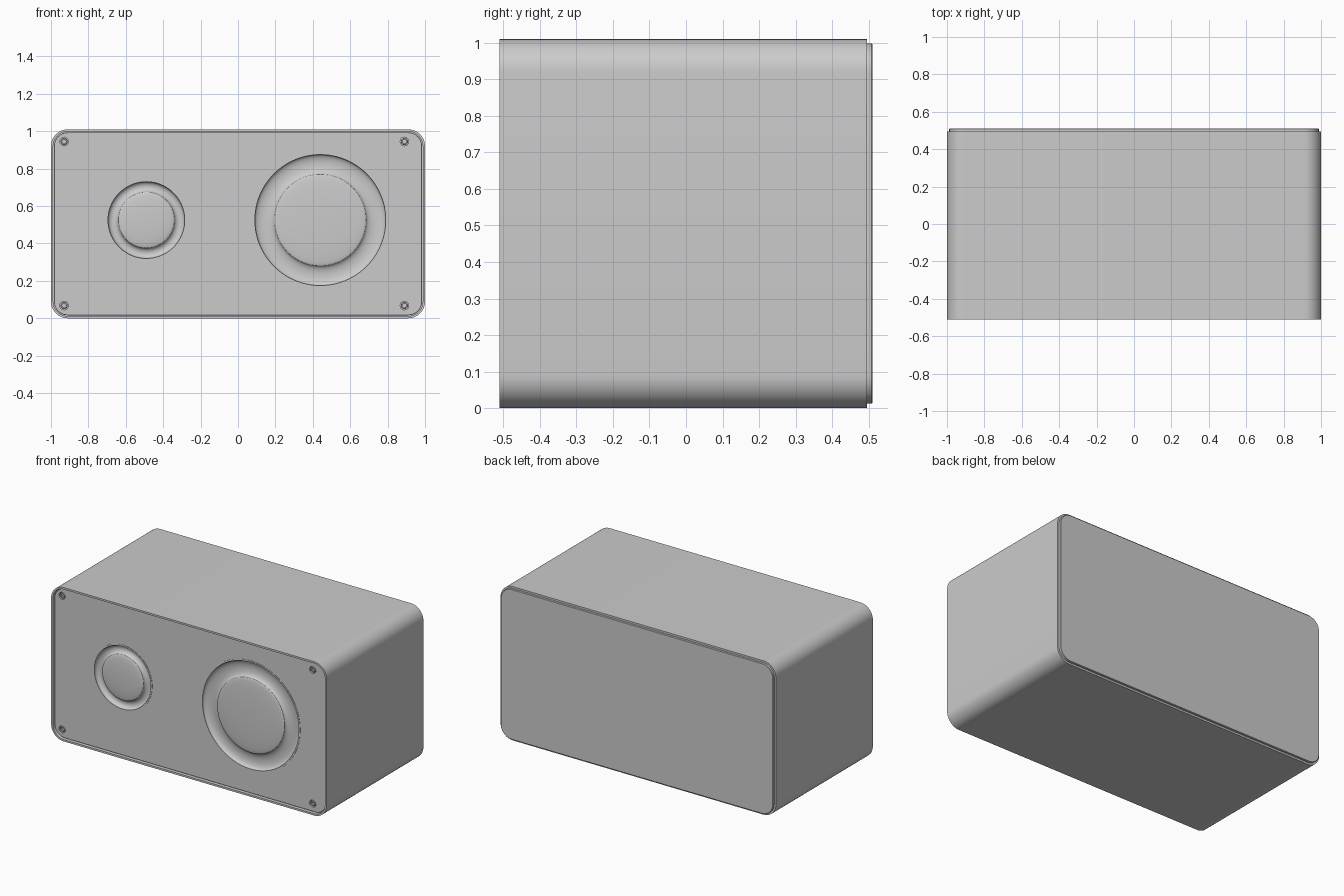
import bpy, bmesh, math

if "Cube" in bpy.data.objects:
    bpy.data.objects.remove(bpy.data.objects["Cube"])

W, Z0, Z1, R = 1.0, 0.0, 1.01, 0.09      # cabinet outline and corner radius
FACE = -0.496                            # front baffle surface
N = 12                                   # segments per rounded corner


def finish(name, bm, angle=30):
    bmesh.ops.recalc_face_normals(bm, faces=bm.faces)
    me = bpy.data.meshes.new(name)
    bm.to_mesh(me)
    bm.free()
    ob = bpy.data.objects.new(name, me)
    bpy.context.collection.objects.link(ob)
    smooth(ob, angle)
    return ob


def smooth(ob, angle=30):
    bpy.ops.object.select_all(action='DESELECT')
    ob.select_set(True)
    bpy.context.view_layer.objects.active = ob
    bpy.ops.object.shade_smooth_by_angle(angle=math.radians(angle))


def bridge(bm, rings):
    for a, b in zip(rings, rings[1:]):
        n = len(a)
        for i in range(n):
            j = (i + 1) % n
            bm.faces.new((a[i], a[j], b[j], b[i]))


def rounded_loft(name, steps):
    """Loft of rounded rectangles; steps are (inset, y)."""
    bm = bmesh.new()
    rings = []
    for inset, y in steps:
        r = R - inset
        ring = []
        for k, (sx, z) in enumerate([(1, Z1 - R), (-1, Z1 - R), (-1, Z0 + R), (1, Z0 + R)]):
            for i in range(N + 1):
                a = math.pi / 2 * (k + i / N)
                ring.append(bm.verts.new((sx * (W - R) + r * math.cos(a), y, z + r * math.sin(a))))
        rings.append(ring)
    bridge(bm, rings)
    bm.faces.new(rings[0])
    bm.faces.new(rings[-1])
    return finish(name, bm)


def lathe(name, x, z, profile, seg=96, angle=30):
    """Revolve (radius, depth behind baffle) about a front-back axis."""
    bm = bmesh.new()
    rings = [[bm.verts.new((x + r * math.cos(2 * math.pi * i / seg), FACE + d,
                            z + r * math.sin(2 * math.pi * i / seg))) for i in range(seg)]
             for r, d in profile]
    bridge(bm, rings)
    bm.faces.new(rings[0])
    bm.faces.new(rings[-1])
    return finish(name, bm, angle)


def drill(target, x, z, r, seg=96):
    cutter = lathe("cutter", x, z, [(r, -0.1), (r, 0.1)], seg)
    cutter.hide_render = True
    mod = target.modifiers.new("hole", 'BOOLEAN')
    mod.operation, mod.solver, mod.object = 'DIFFERENCE', 'EXACT', cutter
    bpy.context.view_layer.objects.active = target
    bpy.ops.object.modifier_apply(modifier=mod.name)
    bpy.data.objects.remove(cutter, do_unlink=True)


def driver(label, x, z, rim, lip, dome):
    # frame lip and concave surround
    mid, half = (lip + dome) / 2, (lip - dome) / 2
    ring = [(rim, 0.035), (rim, -0.002), (lip, -0.002)]
    ring += [(mid + half * math.cos(a), 0.004 + 0.022 * math.sin(a))
             for a in (math.pi * i / 12 for i in range(13))]
    lathe(label + "_surround", x, z, ring, angle=40)
    # shallow convex dome
    cap = [(dome, 0.012), (dome, 0.002)]
    cap += [(dome * math.cos(a), 0.002 - 0.014 * math.sin(a))
            for a in (math.pi / 2 * i / 12 for i in range(1, 12))]
    lathe(label + "_dome", x, z, cap)
    drill(baffle, x, z, rim)


# cabinet shell with recessed front, and raised back panel
rounded_loft("cabinet", [(0, 0.495), (0, -0.51), (0.012, -0.51), (0.012, -0.45)])
rounded_loft("back_panel", [(0.012, 0.49), (0.012, 0.508), (0.014, 0.51)])

# front baffle
baffle = rounded_loft("front_baffle", [(0.016, -0.452), (0.016, FACE + 0.002), (0.018, FACE)])

# speaker drivers
driver("tweeter", -0.49, 0.525, 0.215, 0.205, 0.15)
driver("woofer", 0.44, 0.525, 0.36, 0.35, 0.245)

# corner screws in counterbored holes
for x in (-0.93, 0.89):
    for z in (0.068, 0.945):
        drill(baffle, x, z, 0.023, 24)
        lathe("screw", x, z, [(0.019, 0.035), (0.019, 0.006), (0.016, 0.003),
                              (0.010, 0.003), (0.010, 0.015)], 24)
smooth(baffle)
